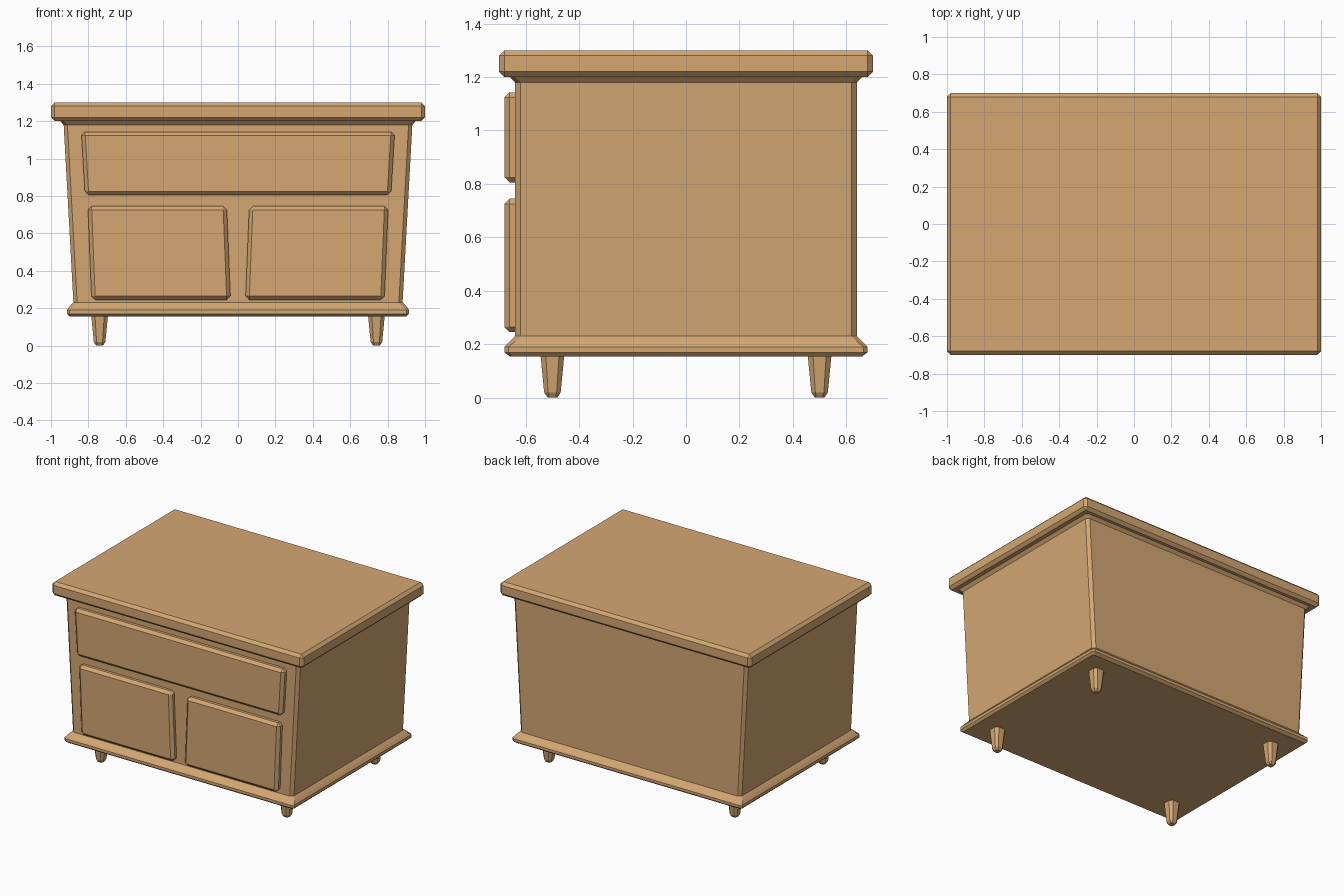
import bpy, bmesh

if "Cube" in bpy.data.objects:
    bpy.data.objects.remove(bpy.data.objects["Cube"])

wood = bpy.data.materials.new("tan wood")
wood.diffuse_color = (0.66, 0.39, 0.17, 1)
wood.use_nodes = True
wood.node_tree.nodes["Principled BSDF"].inputs["Base Color"].default_value = wood.diffuse_color


def finish(name, bm, bevel=0):
    """Turn a bmesh into a flat-shaded object, with optional chamfers."""
    if bevel:
        bmesh.ops.bevel(bm, geom=bm.edges[:], offset=bevel, offset_type='OFFSET',
                        segments=1, profile=0.5, affect='EDGES')
    bmesh.ops.recalc_face_normals(bm, faces=bm.faces[:])
    me = bpy.data.meshes.new(name)
    bm.to_mesh(me)
    bm.free()
    me.materials.append(wood)
    ob = bpy.data.objects.new(name, me)
    bpy.context.collection.objects.link(ob)
    return ob


def loft(name, sections, cx=0, cy=0):
    """Stack chamfered rectangles given as (z, half x, half y, corner cut)."""
    bm = bmesh.new()
    rings = []
    for z, a, b, c in sections:
        pts = [(a, c - b), (a, b - c), (a - c, b), (c - a, b),
               (-a, b - c), (-a, c - b), (c - a, -b), (a - c, -b)]
        rings.append([bm.verts.new((cx + x, cy + y, z)) for x, y in pts])
    for lo, hi in zip(rings, rings[1:]):
        for i in range(8):
            j = (i + 1) % 8
            bm.faces.new((lo[i], lo[j], hi[j], hi[i]))
    bm.faces.new(rings[0][::-1])
    bm.faces.new(rings[-1])
    return finish(name, bm)


def panel(name, outline, y0, y1, bevel):
    """Extrude a front outline of (x, z) points along y."""
    bm = bmesh.new()
    face = bm.faces.new([bm.verts.new((x, y0, z)) for x, z in outline])
    ext = bmesh.ops.extrude_face_region(bm, geom=[face])
    verts = [g for g in ext['geom'] if isinstance(g, bmesh.types.BMVert)]
    bmesh.ops.translate(bm, verts=verts, vec=(0, y1 - y0, 0))
    if len(bm.faces) == 5:
        bm.faces.new([v for v in bm.verts if v not in verts])
    return finish(name, bm, bevel)


# Table top
panel("top_slab", [(-1, 1.2), (1, 1.2), (1, 1.3), (-1, 1.3)], -0.7, 0.7, 0.02)

# Tapered cabinet with flared base and top moulding
loft("cabinet_body", [
    (0.155, 0.90, 0.66, 0.01),
    (0.17, 0.915, 0.68, 0.015),
    (0.19, 0.915, 0.68, 0.015),
    (0.21, 0.90, 0.66, 0.02),
    (0.23, 0.88, 0.64, 0.02),
    (1.18, 0.932, 0.64, 0.02),
    (1.205, 0.955, 0.663, 0.02)])

# Wide upper drawer
panel("upper_drawer", [(-0.818, 0.805), (0.818, 0.805), (0.838, 1.143), (-0.838, 1.143)],
      -0.68, -0.60, 0.02)

# Pair of lower drawers, mirrored
for side, s in (("left", -1), ("right", 1)):
    panel(side + "_lower_drawer",
          [(s * 0.04, 0.245), (s * 0.783, 0.245), (s * 0.803, 0.745), (s * 0.06, 0.745)],
          -0.68, -0.60, 0.02)

# Four tapered feet
for sx in (-1, 1):
    for sy, end in ((-1, "front"), (1, "back")):
        loft(end + "_leg", [(0, 0.018, 0.018, 0.006), (0.02, 0.031, 0.031, 0.015),
                            (0.165, 0.045, 0.045, 0.02)], sx * 0.74, sy * 0.5)
